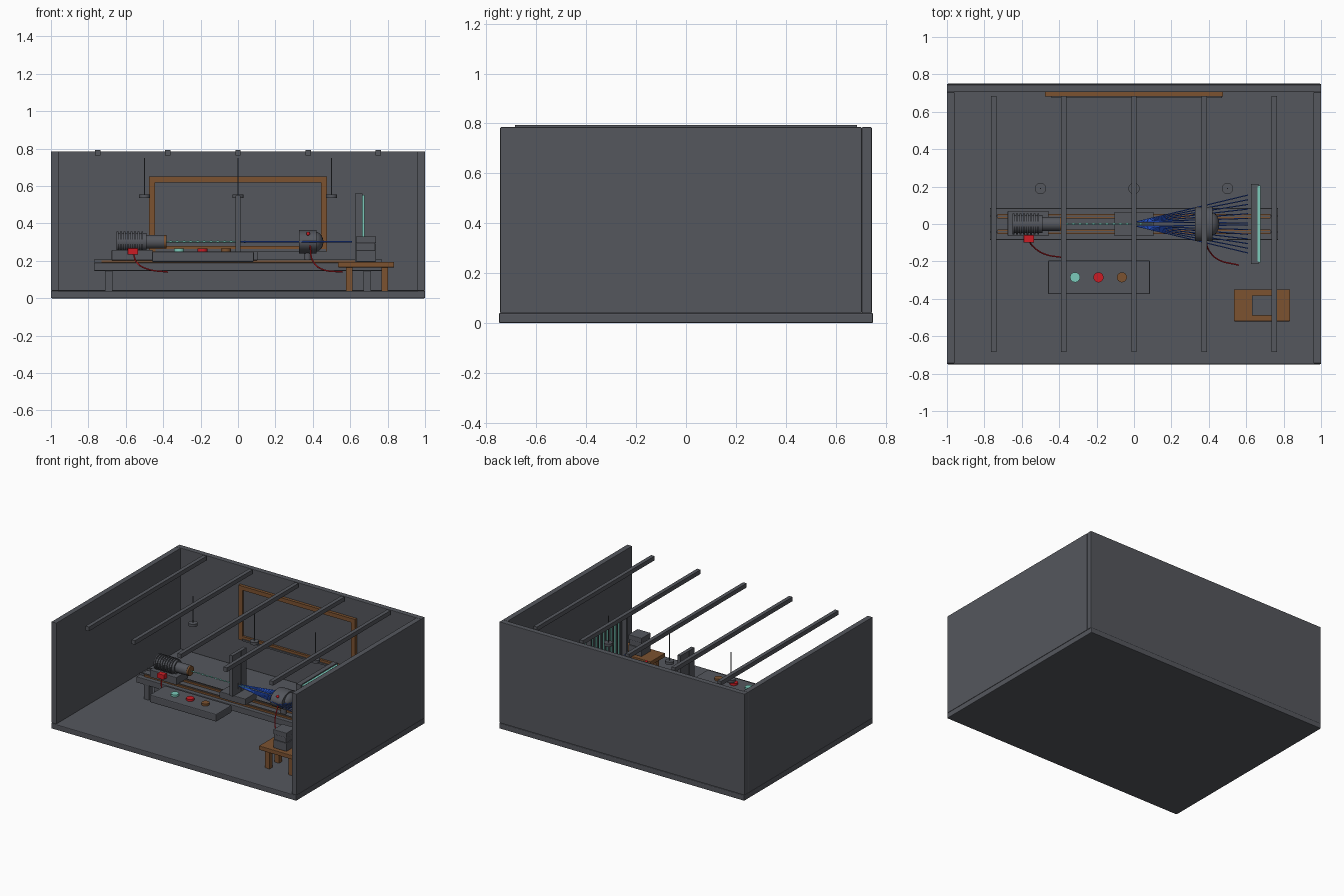
import bpy, bmesh, math
from mathutils import Vector

cube = bpy.data.objects.get("Cube")
if cube:
    bpy.data.objects.remove(cube, do_unlink=True)


def material(name, rgb):
    m = bpy.data.materials.new(name)
    m.use_nodes = True
    m.diffuse_color = (*rgb, 1)
    m.node_tree.nodes["Principled BSDF"].inputs["Base Color"].default_value = (*rgb, 1)
    return m


slate = material("slate grey", (0.09, 0.095, 0.11))
wood = material("brown wood", (0.2, 0.085, 0.03))
teal = material("teal", (0.2, 0.6, 0.5))
red = material("red", (0.6, 0.012, 0.018))
blue = material("blue", (0.02, 0.09, 0.6))


def finish(name, bm, mat, bevel=0, smooth=False):
    mesh = bpy.data.meshes.new(name)
    bm.to_mesh(mesh)
    bm.free()
    ob = bpy.data.objects.new(name, mesh)
    bpy.context.collection.objects.link(ob)
    mesh.materials.append(mat)
    if bevel:
        mod = ob.modifiers.new("soft edges", "BEVEL")
        mod.width, mod.segments = bevel, 2
    if smooth:
        bpy.ops.object.select_all(action="DESELECT")
        ob.select_set(True)
        bpy.context.view_layer.objects.active = ob
        bpy.ops.object.shade_smooth_by_angle()
    return ob


def box(name, x, y, z, mat=slate, bevel=0):
    """Box spanning the given (low, high) range on each axis."""
    bm = bmesh.new()
    bmesh.ops.create_cube(bm, size=1)
    for v in bm.verts:
        v.co = [(r[0] + r[1]) / 2 + c * (r[1] - r[0]) for r, c in zip((x, y, z), v.co)]
    return finish(name, bm, mat, bevel)


def rod(name, a, b, r, mat=slate, r2=None, sides=24, widen=1):
    """Round bar from a to b; r2 tapers the far end, widen stretches it in y."""
    a, b = Vector(a), Vector(b)
    bm = bmesh.new()
    bmesh.ops.create_cone(bm, cap_ends=True, segments=sides, radius1=r,
                          radius2=r if r2 is None else r2, depth=(b - a).length)
    turn = Vector((0, 0, 1)).rotation_difference(b - a)
    for v in bm.verts:
        v.co = turn @ v.co
        v.co.y *= widen
        v.co += (a + b) / 2
    return finish(name, bm, mat, smooth=True)


def ball(name, centre, size, mat):
    bm = bmesh.new()
    bmesh.ops.create_uvsphere(bm, u_segments=16, v_segments=10, radius=1)
    for v in bm.verts:
        v.co = [c + p * s for c, p, s in zip(centre, v.co, size)]
    return finish(name, bm, mat, smooth=True)


def cable(name, points, r, mat):
    curve = bpy.data.curves.new(name, "CURVE")
    curve.dimensions, curve.bevel_depth = "3D", r
    curve.bevel_resolution = 2
    s = curve.splines.new("BEZIER")
    s.bezier_points.add(len(points) - 1)
    for p, co in zip(s.bezier_points, points):
        p.co = co
        p.handle_left_type = p.handle_right_type = "AUTO"
    ob = bpy.data.objects.new(name, curve)
    bpy.context.collection.objects.link(ob)
    curve.materials.append(mat)


# Room shell with an open front and ceiling beams
box("floor", (-1, 1), (-.75, .75), (0, .04), bevel=.005)
box("back_wall", (-1, 1), (.705, .745), (.04, .785), bevel=.003)
for side, name in ((-1, "right_wall"), (1, "left_wall")):
    box(name, sorted((side * .96, side)), (-.745, .705), (.04, .785), bevel=.003)
for i in range(-2, 3):
    x = i * .375
    box("ceiling_beam", (x - .014, x + .014), (-.685, .685), (.762, .793))

# Framed board on the back wall
for z in (.25, .62):
    box("board_frame_rail", (-.475, .475), (.683, .705), (z, z + .03), wood)
for x in (-.475, .443):
    box("board_frame_post", (x, x + .032), (.683, .705), (.28, .62), wood)
box("board_panel", (-.443, .443), (.699, .705), (.28, .62))
box("board_tray", (-.44, .47), (.675, .684), (.25, .262))

# Pendant lamps
for x in (-.5, 0, .5):
    rod("lamp_shade", (x, .19, .535), (x, .19, .555), .03)
    rod("lamp_cord", (x, .19, .555), (x, .19, .75), .003, sides=8)

# Long bench with wooden rails
box("bench_top", (-.77, .77), (-.085, .085), (.147, .19), bevel=.003)
for x in (-.69, .69):
    for y in (-.06, .06):
        box("bench_leg", (x - .02, x + .02), (y - .02, y + .02), (.04, .147))
for y in (-.042, .042):
    box("bench_rail", (-.73, .73), (y - .012, y + .012), (.19, .203), wood)
    box("rail_strip", (-.77, .77), (y - .004, y + .004), (.19, .206))

# Beam source: base, finned drum, snout and brown lip
box("source_base", (-.675, -.457), (-.065, .07), (.203, .258), bevel=.003)
rod("source_drum", (-.65, 0, .302), (-.49, 0, .302), .048)
for i in range(8):
    x = -.65 + i * .019
    rod("source_fin", (x, 0, .302), (x + .01, 0, .302), .056)
rod("source_snout", (-.49, 0, .302), (-.395, 0, .302), .037)
rod("source_lip", (-.395, 0, .302), (-.383, 0, .302), .035, wood)
box("source_plug", (-.59, -.535), (-.1, -.06), (.233, .268), red, bevel=.003)
cable("source_cable", [(-.56, -.09, .24), (-.54, -.12, .19),
                       (-.48, -.16, .155), (-.375, -.18, .14)], .004, red)

# Slit plate on its block
box("slit_base", (-.105, .105), (-.065, .065), (.203, .25), bevel=.003)
for y0, y1 in ((-.08, -.02), (-.01, .01), (.02, .08)):
    box("slit_plate", (-.013, .013), (y0, y1), (.25, .55))
for z0, z1 in ((.25, .28), (.325, .55)):
    box("slit_bridge", (-.012, .012), (-.02, .02), (z0, z1))

# Incoming beam and fan of outgoing rays
rod("incoming_beam", (-.385, 0, .302), (.1, 0, .302), .003, teal, sides=8)
for i in range(12):
    x = -.36 + i * .036
    ball("beam_pulse", (x, 0, .302), (.01, .006, .006), teal)
for i in range(7):
    for slit in (-1, 1):
        end = slit * (.155 - i * .025)
        rod("fan_ray", (.015, slit * .012, .302), (.61, end, .302), .003, blue, sides=6)

# Detector with domed end, lamp and cable
rod("detector_body", (.325, 0, .302), (.42, 0, .302), .063, widen=1.45)
ball("detector_dome", (.41, 0, .302), (.047, .064, .055), slate)
rod("detector_stand", (.372, 0, .19), (.372, 0, .26), .02)
ball("detector_light", (.375, -.074, .345), (.01, .01, .01), red)
cable("detector_cable", [(.385, -.085, .28), (.40, -.14, .2),
                         (.45, -.19, .155), (.56, -.22, .14)], .004, red)

# Teal screen in a grey frame with upright dividers
box("screen_panel", (.66, .675), (-.205, .205), (.21, .552), teal)
for y in (-.215, .2):
    box("screen_post", (.625, .665), (y, y + .015), (.19, .56))
for z in (.19, .548):
    box("screen_rail", (.625, .66), (-.2, .2), (z, z + .012))
for i in range(-4, 5):
    y = i * .044
    box("screen_divider", (.652, .66), (y - .007, y + .007), (.202, .548))

# Control panel and its three buttons
box("control_panel", (-.46, .085), (-.375, -.195), (.195, .25), bevel=.006)
for x, mat in zip((-.315, -.19, -.065), (teal, red, wood)):
    rod("panel_button", (x, -.285, .25), (x, -.285, .265), .027, mat)

# Stool with a stack of instrument cases
box("stool_seat", (.535, .835), (-.52, -.35), (.165, .195), wood, bevel=.003)
for x in (.595, .785):
    for y in (-.49, -.38):
        box("stool_leg", (x - .018, x + .018), (y - .018, y + .018), (.04, .165), wood)
for i, z in enumerate((.195, .255, .295)):
    inset = .004 * (i == 1)
    box("instrument_case", (.63 + inset, .738 - inset), (-.49 + inset, -.382 - inset),
        (z, (.255, .295, .33)[i]), bevel=.003)
